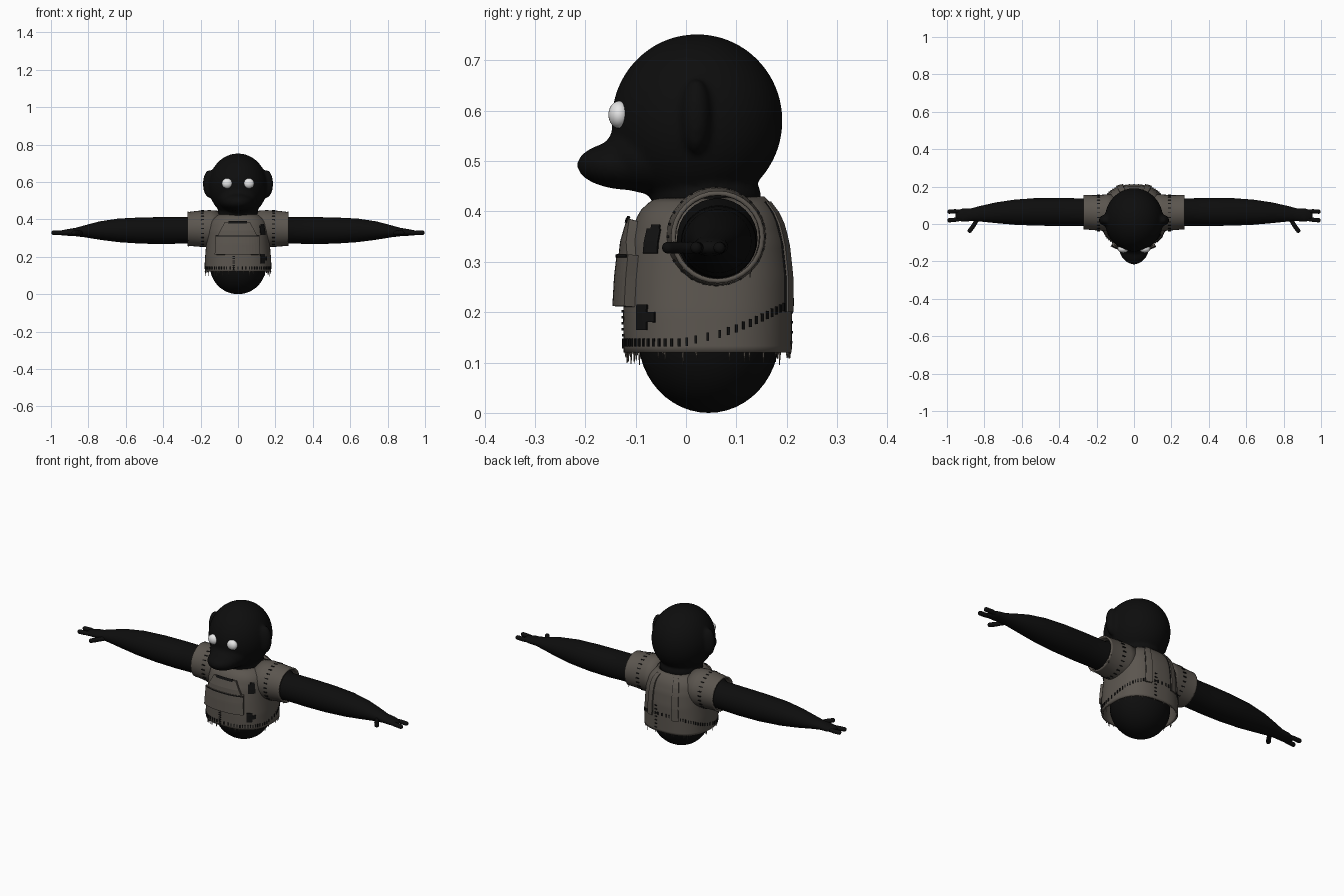
import bpy, bmesh, math, random
from mathutils import Vector, Matrix

random.seed(4)
if "Cube" in bpy.data.objects:
    bpy.data.objects.remove(bpy.data.objects["Cube"])


def material(name, colour):
    m = bpy.data.materials.new(name)
    m.use_nodes = True
    m.diffuse_color = (*colour, 1)
    bsdf = m.node_tree.nodes["Principled BSDF"]
    bsdf.inputs["Base Color"].default_value = (*colour, 1)
    bsdf.inputs["Roughness"].default_value = 0.9
    return m


FUR = material("black_fur", (0.004, 0.004, 0.004))
CLOTH = material("worn_cloth", (0.105, 0.092, 0.078))
THREAD = material("dark_thread", (0.006, 0.006, 0.006))
WHITE = material("eye_white", (0.8, 0.8, 0.8))


def finish(name, bm, mat, smooth=True):
    bmesh.ops.recalc_face_normals(bm, faces=bm.faces)
    mesh = bpy.data.meshes.new(name)
    bm.to_mesh(mesh)
    bm.free()
    mesh.materials.append(mat)
    for p in mesh.polygons:
        p.use_smooth = smooth
    ob = bpy.data.objects.new(name, mesh)
    bpy.context.collection.objects.link(ob)
    return ob


def solidify(ob, thickness, offset=-1):
    mod = ob.modifiers.new("thickness", 'SOLIDIFY')
    mod.thickness, mod.offset = thickness, offset


def add_ball(bm, centre, scale):
    matrix = Matrix.Translation(centre) @ Matrix.Diagonal((*scale, 1))
    bmesh.ops.create_uvsphere(bm, u_segments=40, v_segments=24, radius=1, matrix=matrix)


def loft(bm, rings, caps=True):
    """Skin a list of point rings."""
    loops = [[bm.verts.new(p) for p in ring] for ring in rings]
    n = len(loops[0])
    for a, b in zip(loops, loops[1:]):
        for i in range(n):
            bm.faces.new((a[i], a[(i + 1) % n], b[(i + 1) % n], b[i]))
    if caps:
        bm.faces.new(loops[0])
        bm.faces.new(loops[-1])


def limb_ring(x, y, z, ry, rz, side, n=32):
    return [(side * x, y + ry * math.cos(2 * math.pi * i / n),
             z + rz * math.sin(2 * math.pi * i / n)) for i in range(n)]


# Head: skull, muzzle, ears and neck fused into one soft form
bm = bmesh.new()
add_ball(bm, (0, 0.022, 0.58), (0.157, 0.17, 0.172))
add_ball(bm, (0, -0.105, 0.492), (0.085, 0.112, 0.05))
add_ball(bm, (0, -0.07, 0.51), (0.105, 0.095, 0.075))
add_ball(bm, (0, 0.04, 0.43), (0.11, 0.11, 0.06))
for s in (-1, 1):
    add_ball(bm, (s * 0.152, 0.02, 0.59), (0.036, 0.03, 0.075))
head = finish("head", bm, FUR)
mod = head.modifiers.new("fuse", 'REMESH')
mod.mode, mod.voxel_size, mod.use_smooth_shade = 'VOXEL', 0.008, True
mod = head.modifiers.new("soften", 'SMOOTH')
mod.factor, mod.iterations = 0.5, 6

# Eyes
for s, label in ((1, "left"), (-1, "right")):
    bm = bmesh.new()
    add_ball(bm, (s * 0.058, -0.133, 0.592), (0.029, 0.021, 0.027))
    finish(label + "_eye", bm, WHITE)

# Belly
bm = bmesh.new()
add_ball(bm, (0, 0.045, 0.15), (0.15, 0.14, 0.15))
finish("belly", bm, FUR)

# Vest surface: height, centre y, half width, half depth
VEST = [(0.12, 0.043, 0.178, 0.167), (0.2, 0.043, 0.176, 0.168), (0.27, 0.045, 0.17, 0.166),
        (0.34, 0.045, 0.165, 0.158), (0.385, 0.045, 0.155, 0.145), (0.41, 0.045, 0.135, 0.13),
        (0.43, 0.05, 0.1, 0.105)]


def vest_point(angle, z, out=0.0):
    """Point on the vest; angle 0 is the front, a quarter turn is the left."""
    z0 = min(max(z, VEST[0][0]), VEST[-1][0])
    for a, b in zip(VEST, VEST[1:]):
        if z0 <= b[0]:
            break
    t = (z0 - a[0]) / (b[0] - a[0])
    cy, rx, ry = [a[k] + (b[k] - a[k]) * t for k in (1, 2, 3)]
    s, c, e = math.sin(angle), math.cos(angle), 0.8
    return Vector(((rx + out) * math.copysign(abs(s) ** e, s),
                   cy - (ry + out) * math.copysign(abs(c) ** e, c), z))


bm = bmesh.new()
N = 72
loft(bm, [[vest_point(2 * math.pi * (i + 0.5) / N, 0.12 + 0.31 * k / 24) for i in range(N)]
          for k in range(25)], caps=False)
solidify(finish("vest", bm, CLOTH), 0.01)


def patch(name, a0, a1, z0, z1, out, mat, taper=1.0, thick=0.006):
    """Cloth piece that follows the vest; taper narrows its top."""
    bm = bmesh.new()
    nu, nv = 14, 10
    grid = []
    for j in range(nv + 1):
        t = j / nv
        mid, half = (a0 + a1) / 2, (a1 - a0) / 2 * (1 + (taper - 1) * t)
        grid.append([bm.verts.new(vest_point(mid + half * (2 * i / nu - 1), z0 + (z1 - z0) * t, out))
                     for i in range(nu + 1)])
    for j in range(nv):
        for i in range(nu):
            bm.faces.new((grid[j][i], grid[j][i + 1], grid[j + 1][i + 1], grid[j + 1][i]))
    solidify(finish(name, bm, mat, False), thick)


# Chest pocket, its flap and worn openings
patch("pocket", -0.6, 0.56, 0.212, 0.315, 0.022, CLOTH, thick=0.024)
patch("pocket_flap", -0.54, 0.5, 0.31, 0.385, 0.018, CLOTH, 0.6, 0.02)
patch("pocket_slit", -0.22, 0.2, 0.378, 0.391, 0.02, THREAD, thick=0.004)
patch("pocket_seam", -0.58, 0.54, 0.309, 0.314, 0.024, THREAD, thick=0.003)
patch("chest_hole", 0.72, 0.98, 0.317, 0.366, 0.004, THREAD)
patch("chest_hole_corner", 0.8, 0.96, 0.36, 0.374, 0.004, THREAD)
patch("hip_hole", 0.66, 0.86, 0.165, 0.215, 0.004, THREAD)
patch("hip_hole_corner", 0.8, 0.99, 0.18, 0.2, 0.004, THREAD)
# Back straps
for s, label in ((1, "left"), (-1, "right")):
    a = math.pi + s * 0.36
    patch(label + "_back_strap", a - 0.1, a + 0.1, 0.2, 0.42, 0.007, CLOTH, thick=0.01)
    patch(label + "_strap_edge", a - 0.115, a - 0.1, 0.2, 0.42, 0.003, THREAD)

# Sleeves, arms and hands, mirrored
SLEEVE = [(0.1, 0.06, 0.35, 0.1, 0.095), (0.15, 0.06, 0.35, 0.098, 0.099), (0.2, 0.06, 0.35, 0.094, 0.097),
          (0.262, 0.063, 0.349, 0.092, 0.091), (0.27, 0.063, 0.349, 0.093, 0.092)]
ARM = [(0.14, 0.06, 0.345, 0.07, 0.07), (0.245, 0.062, 0.346, 0.08, 0.08), (0.265, 0.063, 0.342, 0.073, 0.071),
       (0.4, 0.065, 0.34, 0.075, 0.072), (0.52, 0.065, 0.34, 0.074, 0.07), (0.64, 0.063, 0.341, 0.067, 0.063),
       (0.74, 0.06, 0.34, 0.055, 0.049), (0.82, 0.055, 0.336, 0.042, 0.032), (0.87, 0.05, 0.332, 0.034, 0.022),
       (0.91, 0.048, 0.33, 0.036, 0.018), (0.945, 0.046, 0.328, 0.028, 0.013), (0.955, 0.046, 0.328, 0.012, 0.006)]
FINGERS = {"upper_finger": ((0.915, 0.062), (0.965, 0.068), (0.997, 0.066)),
           "lower_finger": ((0.915, 0.03), (0.965, 0.023), (0.997, 0.02)),
           "thumb": ((0.845, 0.03), (0.87, -0.012), (0.888, -0.036))}
for s, label in ((1, "left"), (-1, "right")):
    bm = bmesh.new()
    loft(bm, [limb_ring(*r, s) for r in SLEEVE], caps=False)
    solidify(finish(label + "_sleeve", bm, CLOTH), 0.009)
    bm = bmesh.new()
    loft(bm, [limb_ring(*r, s) for r in ARM])
    finish(label + "_arm", bm, FUR)
    for name, path in FINGERS.items():
        bm = bmesh.new()
        for (x0, y0), (x1, y1) in zip(path, path[1:]):
            for k in range(5):
                t = k / 4
                matrix = Matrix.Translation((s * (x0 + (x1 - x0) * t - 0.01), y0 + (y1 - y0) * t, 0.328))
                bmesh.ops.create_icosphere(bm, subdivisions=2, radius=0.0125, matrix=matrix)
        ob = finish(label + "_" + name, bm, FUR)
        mod = ob.modifiers.new("fuse", 'REMESH')
        mod.mode, mod.voxel_size, mod.use_smooth_shade = 'VOXEL', 0.004, True


def stitch(bm, centre, along, out, length=0.016, width=0.005):
    """Small bar of thread lying on the cloth."""
    z, x = along.normalized(), out.normalized()
    turn = Matrix((x, z.cross(x), z)).transposed().to_4x4()
    bmesh.ops.create_cube(bm, size=1, matrix=Matrix.Translation(centre) @ turn
                          @ Matrix.Diagonal((0.006, width, length, 1)))


def radial(angle):
    return Vector((math.sin(angle), -math.cos(angle), 0))


# Stitched hem climbing to the back, and vertical front and back seams
UP = Vector((0, 0, 1))
bm = bmesh.new()
for i in range(72):
    a = 2 * math.pi * i / 72
    back = max(0, -math.cos(a) + 0.2) / 1.2
    stitch(bm, vest_point(a, 0.14 + 0.08 * back ** 1.1), UP, radial(a))
for i in range(7):
    stitch(bm, vest_point(-0.08, 0.13 + 0.012 * i), radial(-0.08 + math.pi / 2), radial(-0.08), 0.013)
    stitch(bm, vest_point(math.pi - 0.15, 0.14 + 0.02 * i), Vector((1, 0, 0)), Vector((0, 1, 0)), 0.013)
# Shoulder stitches around each sleeve
for s in (-1, 1):
    for i in range(24):
        a = 2 * math.pi * i / 24
        out = Vector((0, math.cos(a), math.sin(a)))
        stitch(bm, Vector((s * 0.19, 0.06, 0.35)) + out * 0.096, Vector((1, 0, 0)), out, 0.018)
finish("stitches", bm, THREAD, False)


# Frayed threads hanging from the hem and cuffs
def fray(bm, top, length):
    bmesh.ops.create_cone(bm, segments=5, radius1=0.0008, radius2=0.003, depth=length, cap_ends=True,
                          matrix=Matrix.Translation(top - UP * length / 2))


bm = bmesh.new()
for i in range(44):
    fray(bm, vest_point(random.uniform(0, 2 * math.pi), 0.124, -0.004), random.uniform(0.008, 0.03))
for s in (-1, 1):
    for i in range(9):
        a = -math.pi * random.random()
        p = Vector((s * 0.267, 0.063 + 0.09 * math.cos(a), 0.352 + 0.09 * math.sin(a)))
        fray(bm, p, random.uniform(0.008, 0.02))
finish("frayed_threads", bm, CLOTH, False)
